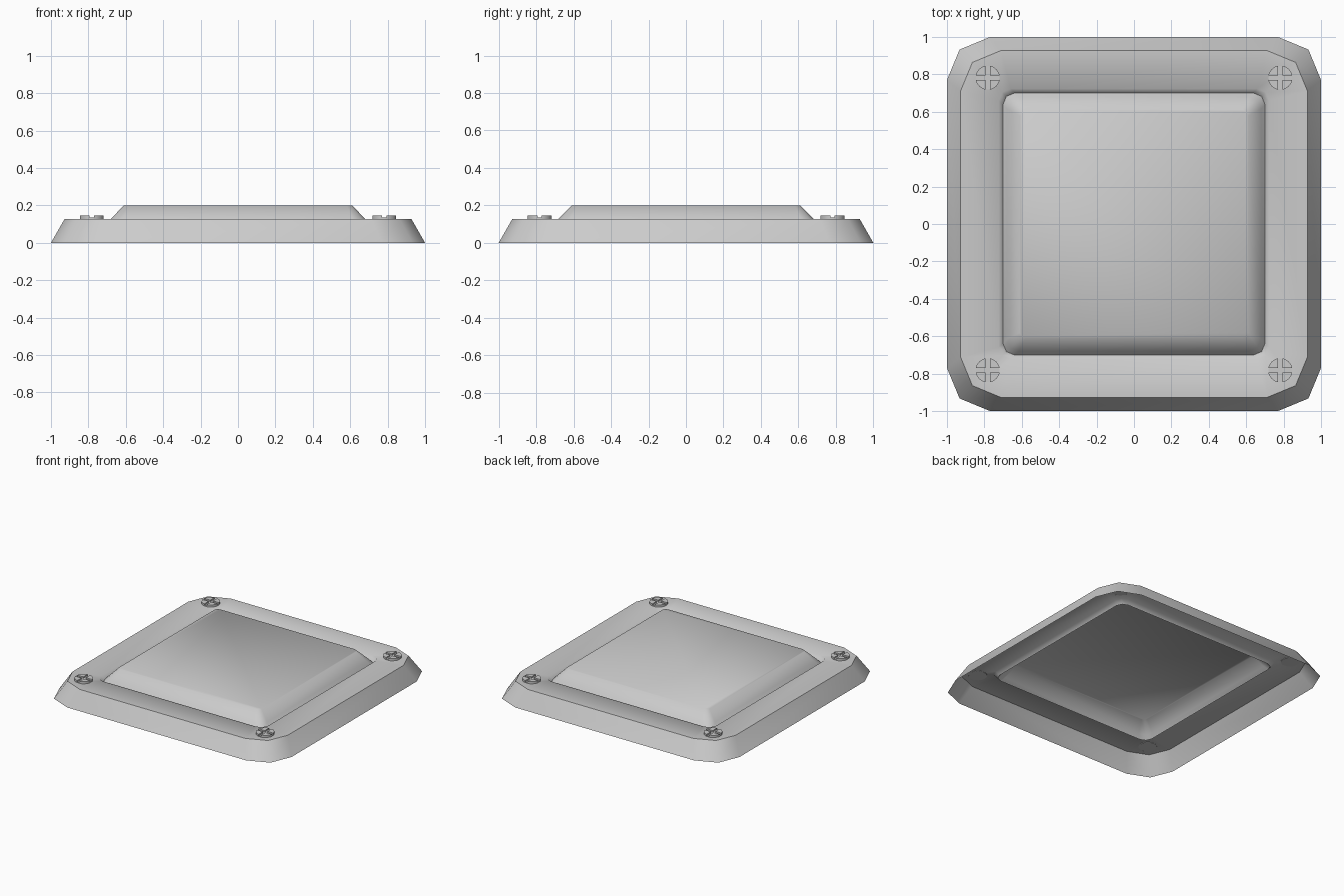
import bpy, bmesh
from math import sin, cos, pi, radians

if "Cube" in bpy.data.objects:
    bpy.data.objects.remove(bpy.data.objects["Cube"])


def finish(name, bm, smooth=None):
    bmesh.ops.recalc_face_normals(bm, faces=bm.faces)
    mesh = bpy.data.meshes.new(name)
    bm.to_mesh(mesh)
    bm.free()
    ob = bpy.data.objects.new(name, mesh)
    bpy.context.collection.objects.link(ob)
    if smooth:
        bpy.ops.object.select_all(action='DESELECT')
        ob.select_set(True)
        bpy.context.view_layer.objects.active = ob
        bpy.ops.object.shade_smooth_by_angle(angle=radians(smooth))
    return ob


def rounded_square(bm, half, radius, z, segs=2):
    c = half - radius
    verts = []
    for q in range(4):
        cx, cy = c * (1 if q in (0, 3) else -1), c * (1 if q < 2 else -1)
        for i in range(segs + 1):
            a = q * pi / 2 + i / segs * pi / 2
            verts.append(bm.verts.new((cx + radius * cos(a), cy + radius * sin(a), z)))
    return verts


def bridge(bm, a, b):
    n = len(a)
    for i in range(n):
        j = (i + 1) % n
        bm.faces.new((a[i], a[j], b[j], b[i]))


def prism(bm, points, z0, z1):
    low = [bm.verts.new((x, y, z0)) for x, y in points]
    high = [bm.verts.new((x, y, z1)) for x, y in points]
    bridge(bm, low, high)
    bm.faces.new(low[::-1])
    bm.faces.new(high)


# Open-bottomed shell: sloped skirt, flat rim, groove, raised centre panel
bm = bmesh.new()
profile = [(1.0, 0.23, 0.0), (0.927, 0.215, 0.128), (0.723, 0.065, 0.128),
           (0.70, 0.06, 0.098), (0.68, 0.065, 0.128), (0.61, 0.03, 0.20)]
rings = [rounded_square(bm, *p) for p in profile]
for a, b in zip(rings, rings[1:]):
    bridge(bm, a, b)
bm.faces.new(rings[-1])
shell = finish("plate_shell", bm, 47)
# the open sheet must face outward
if shell.data.polygons[-1].normal.z < 0:
    shell.data.flip_normals()

# Corner screws: low disc with four raised quarters that leave a cross slot
R, SLOT = 0.065, 0.011
for sx in (-1, 1):
    for sy in (-1, 1):
        bm = bmesh.new()
        prism(bm, [(R * 0.97 * cos(i * pi / 8), R * 0.97 * sin(i * pi / 8)) for i in range(16)],
              0.126, 0.134)
        edge = (R * R - SLOT * SLOT) ** 0.5
        for q in range(4):
            arc = [(R * cos(a), R * sin(a)) for a in (pi / 8, pi / 4, 3 * pi / 8)]
            pts = [(SLOT, SLOT), (edge, SLOT)] + arc + [(SLOT, edge)]
            c, s = cos(q * pi / 2), sin(q * pi / 2)
            prism(bm, [(x * c - y * s, x * s + y * c) for x, y in pts], 0.126, 0.145)
        screw = finish("corner_screw", bm, 30)
        screw.location = (0.782 * sx, 0.782 * sy, 0)
